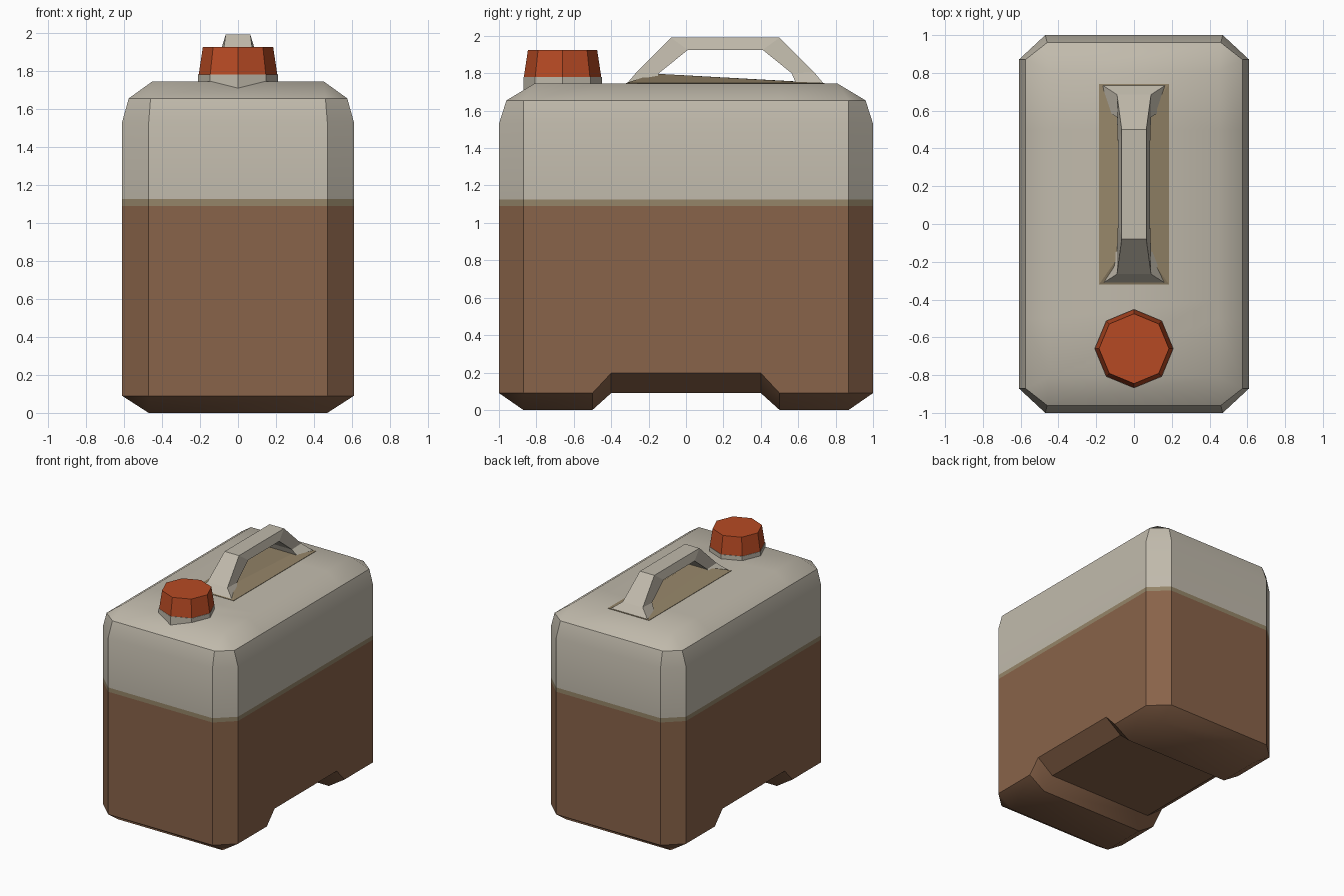
import bpy, bmesh, math

if "Cube" in bpy.data.objects:
    bpy.data.objects.remove(bpy.data.objects["Cube"])


def material(name, rgb):
    m = bpy.data.materials.new(name)
    m.diffuse_color = (*rgb, 1)
    m.use_nodes = True
    m.node_tree.nodes["Principled BSDF"].inputs["Base Color"].default_value = m.diffuse_color
    return m


beige = material("beige plastic", (0.53, 0.49, 0.41))
brown = material("brown dirt", (0.25, 0.125, 0.067))
tan = material("tan dirt", (0.30, 0.235, 0.14))
orange = material("orange cap", (0.47, 0.068, 0.017))


def finish(bm, name, mats, smooth=None):
    bmesh.ops.remove_doubles(bm, verts=bm.verts, dist=0.0005)
    bmesh.ops.recalc_face_normals(bm, faces=bm.faces)
    me = bpy.data.meshes.new(name)
    bm.to_mesh(me)
    bm.free()
    ob = bpy.data.objects.new(name, me)
    bpy.context.collection.objects.link(ob)
    for m in mats:
        me.materials.append(m)
    if smooth:
        bpy.ops.object.select_all(action='DESELECT')
        ob.select_set(True)
        bpy.context.view_layer.objects.active = ob
        bpy.ops.object.shade_smooth_by_angle(angle=math.radians(smooth))
    return ob


def loft(bm, rings, closed=True):
    """Join consecutive closed rings of points with quads; returns vertex rings."""
    vr = [[bm.verts.new(p) for p in r] for r in rings]
    n = len(rings[0])
    for a, b in zip(vr, vr[1:]):
        for i in range(n):
            j = (i + 1) % n
            bm.faces.new((a[i], a[j], b[j], b[i]))
    if closed:
        bm.faces.new(vr[0][::-1])
        bm.faces.new(vr[-1])
    return vr


# Body: chamfered box with a lifted channel across the underside
def body_ring(hx, hy, cx, cy, z, lift):
    side = [-cy, -0.5, -0.4, 0.4, 0.5, cy]
    zz = lambda y: z + (lift if abs(y) < 0.45 else 0)
    return ([(hx, y, zz(y)) for y in side] + [(cx, hy, z), (-cx, hy, z)]
            + [(-hx, y, zz(y)) for y in side[::-1]] + [(-cx, -hy, z), (cx, -hy, z)])


levels = [
    (0.47, 0.87, 0.47, 0.87, 0.0, 0.09),
    (0.61, 1.0, 0.47, 0.87, 0.09, 0.107),
    (0.61, 1.0, 0.47, 0.87, 1.09, 0),
    (0.61, 1.0, 0.47, 0.87, 1.125, 0),
    (0.61, 1.0, 0.47, 0.87, 1.53, 0),
    (0.575, 0.96, 0.46, 0.87, 1.655, 0),
    (0.45, 0.81, 0.45, 0.81, 1.745, 0),
]
bm = bmesh.new()
rings = loft(bm, [body_ring(*l) for l in levels], closed=False)
b = rings[0]
for i in range(5):
    bm.faces.new((b[i], b[13 - i], b[12 - i], b[i + 1]))
bm.faces.new(rings[-1])
for f in bm.faces:
    z = max(v.co.z for v in f.verts)
    f.material_index = 0 if z > 1.2 else 2 if z > 1.1 else 1
finish(bm, "can_body", [beige, brown, tan], 37)


# Spout neck and screw cap: octagons with corners on the axes
def octagon(r, z):
    return [(r * math.cos(k * math.pi / 4), -0.66 + r * math.sin(k * math.pi / 4), z)
            for k in range(8)]


bm = bmesh.new()
loft(bm, [octagon(0.21, 1.66), octagon(0.21, 1.78)])
finish(bm, "spout_neck", [beige])
bm = bmesh.new()
loft(bm, [octagon(0.207, 1.78), octagon(0.185, 1.925)])
finish(bm, "screw_cap", [orange])

# Handle: trapezoid section swept along an arch with flared feet
MID = 0.21
half = [  # outer y, z, half width, inner y, z, half width
    (-0.32, 1.74, 0.175, -0.17, 1.74, 0.13),
    (-0.265, 1.805, 0.09, -0.145, 1.80, 0.09),
    (-0.08, 1.99, 0.065, 0.01, 1.925, 0.085),
]
mirrored = [(2 * MID - a, z, w, 2 * MID - c, d, e) for a, z, w, c, d, e in half[::-1]]
bm = bmesh.new()
loft(bm, [[(-w, a, z), (w, a, z), (e, c, d), (-e, c, d)]
          for a, z, w, c, d, e in half + mirrored])
finish(bm, "carry_handle", [beige])

# Grimy sloped bed under the handle
bm = bmesh.new()
loft(bm, [
    [(-0.185, -0.32, 1.743), (0.185, -0.32, 1.743), (0.185, 0.74, 1.743), (-0.185, 0.74, 1.743)],
    [(-0.185, -0.32, 1.748), (0.185, -0.32, 1.748), (0.185, 0.74, 1.748), (-0.185, 0.74, 1.748)],
    [(-0.08, -0.17, 1.798), (0.08, -0.17, 1.798), (0.08, 0.58, 1.756), (-0.08, 0.58, 1.756)],
])
finish(bm, "handle_bed", [tan])
